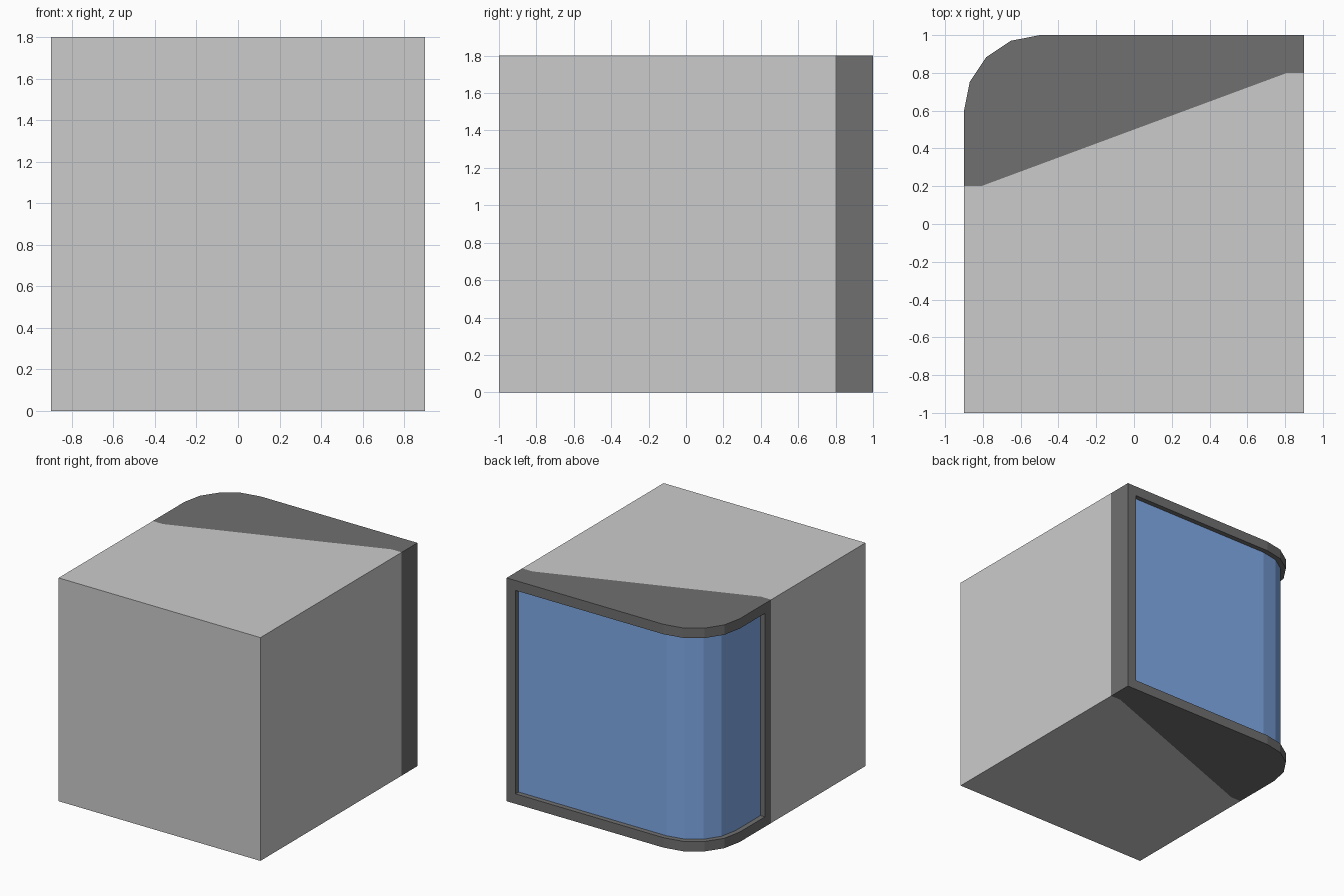
import bpy, bmesh, math

if "Cube" in bpy.data.objects:
    bpy.data.objects.remove(bpy.data.objects["Cube"])

H = 1.8        # height
BORDER = 0.08  # bezel width
RECESS = 0.04  # how far the screen sits behind the bezel


def material(name, rgb):
    m = bpy.data.materials.new(name)
    m.diffuse_color = (*rgb, 1)
    m.use_nodes = True
    m.node_tree.nodes["Principled BSDF"].inputs["Base Color"].default_value = m.diffuse_color
    return m


def prism(outline):
    """Extruded outline; returns the bmesh and its side faces in outline order."""
    bm = bmesh.new()
    lo = [bm.verts.new((x, y, 0)) for x, y in outline]
    hi = [bm.verts.new((x, y, H)) for x, y in outline]
    n = len(outline)
    bm.faces.new(lo)
    bm.faces.new(hi)
    sides = [bm.faces.new((lo[i], lo[(i + 1) % n], hi[(i + 1) % n], hi[i])) for i in range(n)]
    bmesh.ops.recalc_face_normals(bm, faces=bm.faces[:])
    return bm, sides


def finish(name, bm, mat=None):
    me = bpy.data.meshes.new(name)
    bm.to_mesh(me)
    bm.free()
    if mat:
        me.materials.append(mat)
    ob = bpy.data.objects.new(name, me)
    bpy.context.collection.objects.link(ob)
    return ob


# Slanted joint between body and bezel
joint = [(0.9, 0.8), (0.81, 0.8), (-0.81, 0.2), (-0.9, 0.2)]

# Light body block
body, _ = prism([(-0.9, -1), (0.9, -1)] + joint)
finish("body", body)

# Dark bezel housing with one rounded corner
arc = [(-0.5 + 0.4 * math.cos(a), 0.6 + 0.4 * math.sin(a))
       for a in (math.pi - i * math.pi / 8 for i in range(5))]
outer = [(-0.9, 0.2)] + arc + [(0.9, 1)]
bezel, sides = prism(outer + joint[:3])
glass = sides[:len(outer) - 1]

# Recessed opening wrapping round the corner
bmesh.ops.inset_region(bezel, faces=glass, thickness=BORDER, depth=0, use_even_offset=True)
bmesh.ops.inset_region(bezel, faces=glass, thickness=0, depth=-RECESS, use_even_offset=True)

# Curved blue screen, filling the bottom of the recess
screen = bmesh.new()
for f in glass:
    screen.faces.new([screen.verts.new(v.co) for v in f.verts])
bmesh.ops.remove_doubles(screen, verts=screen.verts[:], dist=1e-4)
bmesh.ops.delete(bezel, geom=glass, context='FACES')
finish("bezel", bezel, material("dark_grey", (0.16, 0.16, 0.16)))
finish("screen", screen, material("blue", (0.22, 0.41, 0.82)))
